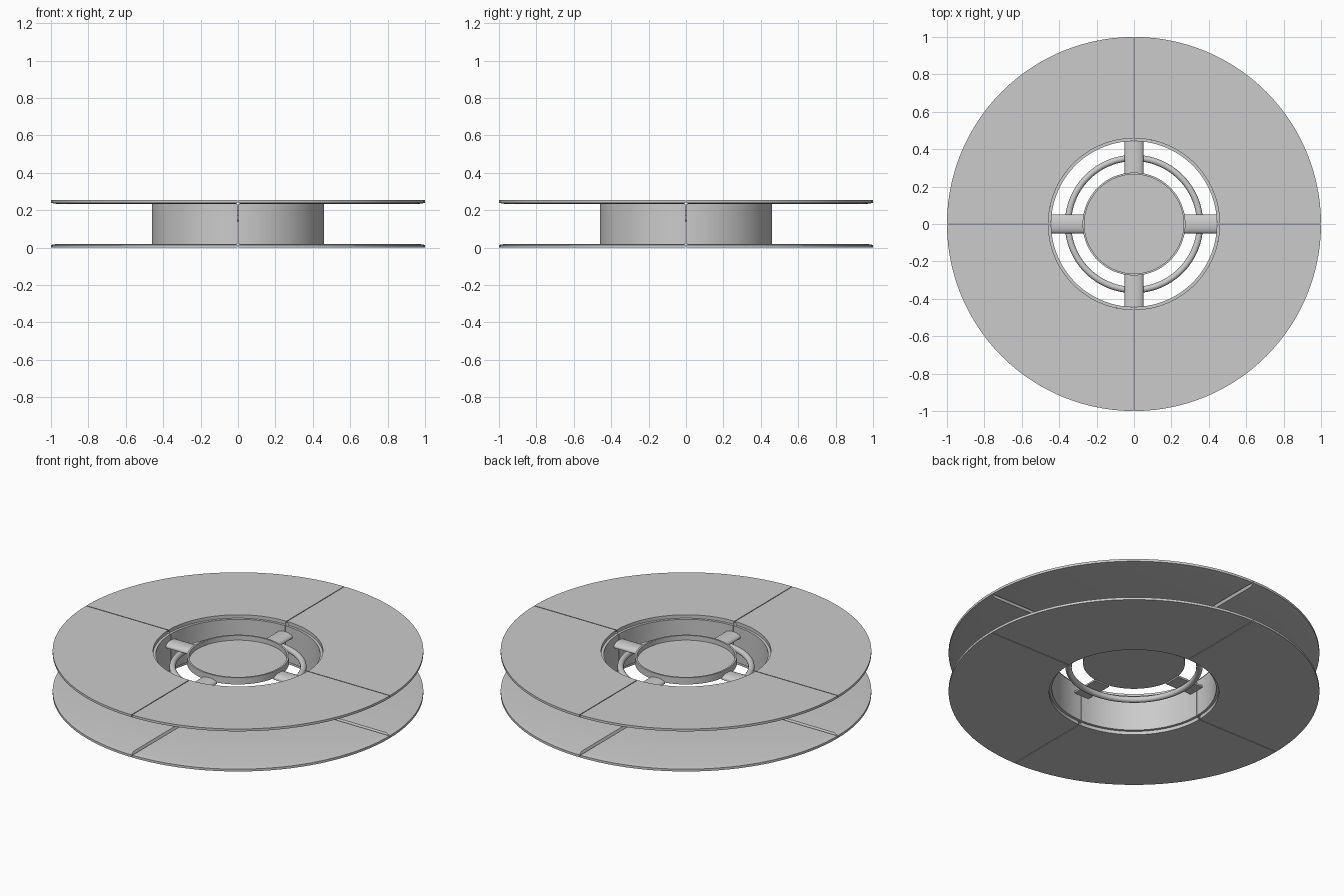
import bpy, bmesh, math
from math import pi, sin, cos, asin
from mathutils import Matrix

cube = bpy.data.objects.get("Cube")
if cube:
    bpy.data.objects.remove(cube, do_unlink=True)

GREY = bpy.data.materials.new("plain grey")
GREY.use_nodes = True
GREY.diffuse_color = (0.6, 0.6, 0.6, 1)
GREY.node_tree.nodes["Principled BSDF"].inputs["Base Color"].default_value = (0.6, 0.6, 0.6, 1)


def finish(name, bm):
    bmesh.ops.remove_doubles(bm, verts=bm.verts, dist=1e-5)
    bmesh.ops.recalc_face_normals(bm, faces=bm.faces)
    mesh = bpy.data.meshes.new(name)
    bm.to_mesh(mesh)
    bm.free()
    mesh.materials.append(GREY)
    obj = bpy.data.objects.new(name, mesh)
    bpy.context.collection.objects.link(obj)
    bpy.ops.object.select_all(action="DESELECT")
    obj.select_set(True)
    bpy.context.view_layer.objects.active = obj
    bpy.ops.object.shade_smooth_by_angle(angle=math.radians(30))
    return obj


def skin(bm, rows, wrap):
    """Join closed profile rows; cap the ends unless they wrap around."""
    for a, b in zip(rows, rows[1:] + (rows[:1] if wrap else [])):
        for i in range(len(a)):
            j = (i + 1) % len(a)
            bm.faces.new((a[i], a[j], b[j], b[i]))
    if not wrap:
        bm.faces.new(rows[0])
        bm.faces.new(rows[-1])


def turned(name, profile, steps=96):
    """Full turn of a closed (radius, z) profile."""
    bm = bmesh.new()
    rows = []
    for k in range(steps):
        a = 2 * pi * k / steps
        rows.append([bm.verts.new((r * cos(a), r * sin(a), z)) for r, z in profile])
    skin(bm, rows, True)
    return finish(name, bm)


def quarters(name, profile, steps=28):
    """Four quarter segments; profile points are (radius, z, distance from seam)."""
    bm = bmesh.new()
    for q in range(4):
        rows = []
        for k in range(steps + 1):
            row = []
            for r, z, gap in profile:
                start = asin(gap / r)
                a = q * pi / 2 + start + (pi / 2 - 2 * start) * k / steps
                row.append(bm.verts.new((r * cos(a), r * sin(a), z)))
            rows.append(row)
        skin(bm, rows, False)
    return finish(name, bm)


# Flanges: quarter panels, bevelled on the side facing the reel space
HEIGHT, GAP = 0.253, 0.002


def flange(name, place):
    quarters(name, [(0.458, place(0), GAP), (1.0, place(0), GAP),
                    (1.0, place(0.014), GAP), (0.965, place(0.02), 0.012),
                    (0.458, place(0.02), 0.012)])


flange("lower_flange", lambda z: z)
flange("upper_flange", lambda z: HEIGHT - z)

# Hub wall between the flanges
quarters("hub_wall", [(0.443, 0.02, GAP), (0.46, 0.02, GAP),
                      (0.46, HEIGHT - 0.02, GAP), (0.443, HEIGHT - 0.02, GAP)])

# Centre cap with a shallow recess inside its rim
turned("centre_cap", [(0, 0.18), (0.275, 0.18), (0.275, 0.22),
                      (0.265, 0.22), (0.265, 0.192), (0, 0.192)])

# Round support ring below the arms
turned("support_ring", [(0.353 + 0.017 * cos(t * pi / 8), 0.157 + 0.017 * sin(t * pi / 8))
                        for t in range(16)])

# Arms with an arched top joining the cap to the hub wall
bm = bmesh.new()
for q in range(4):
    turn = Matrix.Rotation(q * pi / 2, 3, "Z")
    rows = []
    for x in (0.268, 0.442):
        row = [bm.verts.new((x, 0.05 * cos(pi * t / 12), 0.178 + 0.02 * sin(pi * t / 12)))
               for t in range(13)]
        row += [bm.verts.new((x, y, 0.172)) for y in (-0.05, 0.05)]
        rows.append(row)
    skin(bm, rows, False)
    bmesh.ops.rotate(bm, verts=rows[0] + rows[1], cent=(0, 0, 0), matrix=turn)
finish("arms", bm)
